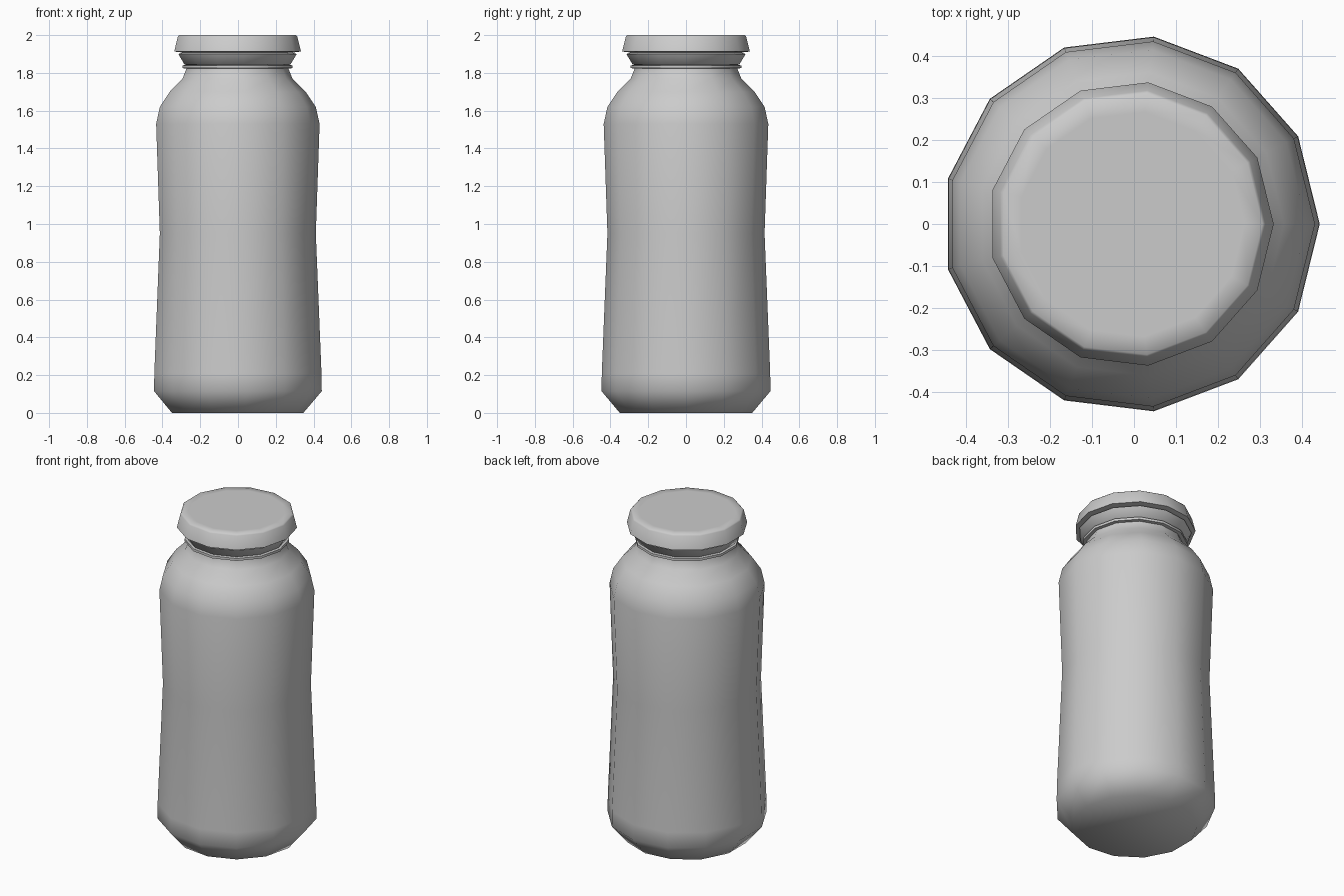
import bpy, bmesh, math

if "Cube" in bpy.data.objects:
    bpy.data.objects.remove(bpy.data.objects["Cube"])

SIDES = 13
CX = -0.007  # keeps the odd-sided bottle centred on its bounding box


def lathe(name, profile, smooth_angle):
    """Spin (radius, z) points into a solid; radius 0 is a pole."""
    bm = bmesh.new()
    rings = []
    for r, z in profile:
        ring = [bm.verts.new((CX + r * math.cos(2 * math.pi * i / SIDES),
                              r * math.sin(2 * math.pi * i / SIDES), z))
                for i in range(SIDES)]
        rings.append(ring)
    for a, b in zip(rings, rings[1:]):
        for i in range(SIDES):
            j = (i + 1) % SIDES
            bm.faces.new((a[i], a[j], b[j], b[i]))
    bm.faces.new(rings[0][::-1])
    bm.faces.new(rings[-1])
    bmesh.ops.recalc_face_normals(bm, faces=bm.faces[:])
    mesh = bpy.data.meshes.new(name)
    bm.to_mesh(mesh)
    bm.free()
    obj = bpy.data.objects.new(name, mesh)
    bpy.context.collection.objects.link(obj)
    bpy.ops.object.select_all(action='DESELECT')
    obj.select_set(True)
    bpy.context.view_layer.objects.active = obj
    bpy.ops.object.shade_smooth_by_angle(angle=math.radians(smooth_angle))
    return obj


# Bottle body with a slight waist, rounded shoulder and neck
lathe("bottle_body", [
    (0.353, 0.0), (0.4505, 0.115), (0.449, 0.21), (0.419, 0.95),
    (0.439, 1.53), (0.419, 1.62), (0.365, 1.70), (0.295, 1.77),
    (0.275, 1.82), (0.27, 1.88)], 65)

# Thin bead around the neck
lathe("neck_ring", [(0.265, 1.823), (0.296, 1.825), (0.296, 1.84), (0.265, 1.842)], 40)

# Flared band under the lid
lathe("tamper_band", [(0.275, 1.842), (0.285, 1.845), (0.318, 1.90), (0.29, 1.91)], 60)

# Lid with a bevelled top
lathe("lid", [(0.27, 1.905), (0.3405, 1.913), (0.321, 1.992), (0.314, 2.0), (0.27, 2.0)], 65)
